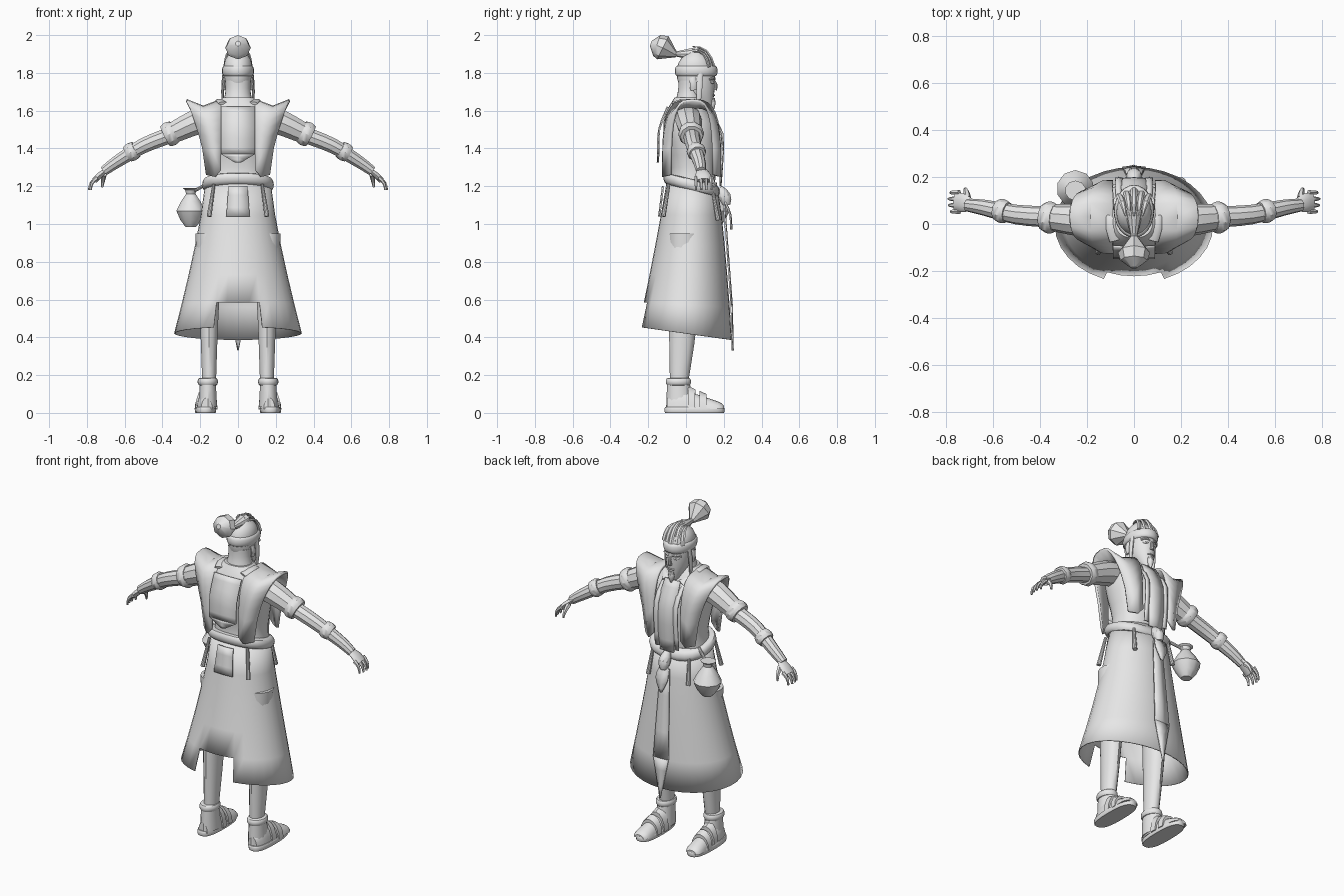
import bpy, bmesh, math
from mathutils import Vector, Matrix

cube = bpy.data.objects.get("Cube")
if cube:
    bpy.data.objects.remove(cube)

shade = (.8, .8, .8, 1)
grey = bpy.data.materials.new("plain_grey")
grey.use_nodes = True
grey.diffuse_color = shade
grey.node_tree.nodes["Principled BSDF"].inputs["Base Color"].default_value = shade
parts = []


def skin(name, rings, closed=True, caps=True, thick=0, skip=None):
    """Bridge equal-length rings of points into one surface."""
    bm = bmesh.new()
    rows = [[bm.verts.new(point) for point in ring] for ring in rings]
    for low, high in zip(rows, rows[1:]):
        count = len(low)
        for j in range(count if closed else count - 1):
            k = (j + 1) % count
            face = bm.faces.new((low[j], low[k], high[k], high[j]))
            if skip and skip(face.calc_center_median()):
                bm.faces.remove(face)
    if closed and caps:
        bm.faces.new(rows[0])
        bm.faces.new(rows[-1])
    bmesh.ops.recalc_face_normals(bm, faces=bm.faces)
    mesh = bpy.data.meshes.new(name)
    bm.to_mesh(mesh)
    bm.free()
    mesh.materials.append(grey)
    part = bpy.data.objects.new(name, mesh)
    bpy.context.collection.objects.link(part)
    if thick:
        cloth = part.modifiers.new("thickness", "SOLIDIFY")
        cloth.thickness, cloth.offset = thick, 0
    parts.append(part)


def through(keys, steps=3):
    """Smooth curve through a few key tuples of any length."""
    last = len(keys) - 1
    path = []
    for i in range(last):
        around = zip(keys[max(i - 1, 0)], keys[i], keys[i + 1], keys[min(i + 2, last)])
        around = list(around)
        for t in (step / steps for step in range(steps)):
            path.append([b + t * (c - a + t * (2 * a - 5 * b + 4 * c - d
                         + t * (3 * (b - c) + d - a))) / 2 for a, b, c, d in around])
    return path + [list(keys[-1])]


def oval(z, half, back, front, sides=24, power=1, x=0, tilt=0):
    """Horizontal ring spanning back to front in y."""
    ring = []
    for j in range(sides):
        angle = math.tau * j / sides
        s, c = math.sin(angle), math.cos(angle)
        across = math.copysign(abs(s) ** power, s) * half
        y = (back + front + math.copysign(abs(c) ** power, c) * (front - back)) / 2
        ring.append((x + across, y, z + tilt * y))
    return ring


def loft(name, keys, steps=3, **shape):
    skin(name, [oval(*key, **shape) for key in through(keys, steps)])


def band(name, z, half, back, front, height, swell, **shape):
    """Rounded band swelling outward from an oval."""
    rings = []
    for i in range(7):
        angle = math.pi * i / 6
        out = swell * math.sin(angle)
        rings.append(oval(z - height / 2 * math.cos(angle), half + out,
                          back - out, front + out, **shape))
    skin(name, rings)


def tube(name, keys, sides=10, flat=1, steps=3):
    """Tube through (x, y, z, radius) keys."""
    path = through(keys, steps)
    points = [Vector(p[:3]) for p in path]
    span = points[-1] - points[0]
    guide = Vector((0, 1, 0)) if abs(span.x) > span.length / 2 else Vector((1, 0, 0))
    rings = []
    for i, point in enumerate(points):
        along = points[min(i + 1, len(points) - 1)] - points[max(i - 1, 0)]
        thin = along.cross(guide).normalized()
        wide = thin.cross(along).normalized()
        angles = [math.tau * j / sides for j in range(sides)]
        rings.append([point + path[i][3] * (wide * math.cos(a) + thin * math.sin(a) * flat)
                      for a in angles])
    skin(name, rings)


def taper(name, start, end, radius, tip=1, swell=0, bow=(0, 0, 0), **shape):
    """Tube between two points with a bowed axis."""
    keys = []
    for t in (i / 4 for i in range(5)):
        bend = math.sin(math.pi * t)
        spot = Vector(start).lerp(end, t) + Vector(bow) * bend
        keys.append((*spot, radius * (1 + (tip - 1) * t + swell * bend)))
    tube(name, keys, steps=1, **shape)


def strip(name, keys, x=0, thick=.008):
    """Cloth strip through (y, z, half width) keys."""
    rows = [[(x - half, y, z), (x, y + math.copysign(.004, y), z), (x + half, y, z)]
            for y, z, half in through(keys)]
    skin(name, rows, closed=False, thick=thick)


# Arm with rolled sleeve, cuff and forearm band
tube("left_sleeve", [(.13, .01, 1.56, .07), (.22, .015, 1.54, .07), (.37, .03, 1.47, .055)])
taper("left_sleeve_cuff", start=(.335, .025, 1.49), end=(.385, .03, 1.465), radius=.06, swell=.15)
tube("left_forearm", [(.36, .03, 1.47, .045), (.5, .04, 1.415, .042), (.64, .07, 1.33, .034),
                      (.71, .08, 1.28, .027)])
taper("left_arm_band", start=(.54, .05, 1.395), end=(.585, .06, 1.37), radius=.045, swell=.15)

# Hand
tube("left_palm", [(.69, .08, 1.29, .026), (.73, .09, 1.26, .04), (.76, .094, 1.23, .04)], flat=.4)
for i in range(4):
    y = .053 + .027 * i
    reach = .78 + .01 * math.sin(i)
    taper(f"left_finger_{i + 1}", start=(.745, y, 1.245), end=(reach, y, 1.18),
          radius=.012, tip=.5, bow=(.01, 0, .005), sides=6)
taper("left_thumb", start=(.71, .11, 1.265), end=(.72, .15, 1.195),
      radius=.016, tip=.4, bow=(0, .01, 0), sides=6)

# Leg, shoe and crossing straps
loft("left_leg", [(.95, .075, -.09, .08), (.5, .05, -.09, .06), (.15, .037, -.085, .01)],
     sides=14, x=.153)
loft("left_shoe_ankle", [(.03, .05, -.105, .04), (.16, .044, -.1, .02)], sides=14, x=.16)
band("left_shoe_collar", .165, half=.042, back=-.095, front=.015, height=.04, swell=.012, x=.16)
band("left_sole", .015, half=.052, back=-.11, front=.2, height=.03, swell=.004,
     power=.75, x=.172)
arch = [math.pi * k / 8 for k in range(9)]


def over_foot(y, half, height):
    """Half-round cross-section standing on the sole."""
    return [(.166 + max(y, 0) / 20 + half * math.cos(a), y,
             .02 + (height - .02) * math.sin(a)) for a in arch]


skin("left_shoe", [over_foot(*key) for key in through(
    [(-.1, .03, .08), (-.04, .05, .13), (.05, .05, .1), (.17, .05, .06), (.2, .03, .04)])])
for label, y, height in (("rear", .03, .13), ("front", .09, .105)):
    skin(f"left_{label}_strap", [over_foot(y + step, .056, height - step / 2)
                                 for step in (-.016, .016)], thick=.008)

# Flared shoulder wing: neck edge, trough and raised outer edge
wing = []
for i in range(17):
    angle = math.pi * (i / 16 - .5)
    rise, s = math.cos(angle), math.sin(angle)
    y = .03 + .15 * math.copysign(abs(s) ** .6, s)
    z = 1.26 + .37 * max(rise, 0) ** .6
    wing.append([(.09, y, z + .025), (.12 + .065 * rise, y, z - .01),
                 (.165 + .108 * rise, y * .75 + .01, z + .025 * rise)])
skin("left_shoulder_wing", wing, closed=False, thick=.014)
strip("left_vest_edge", [(.1, 1.6, .012), (.19, 1.48, .014), (.18, 1.22, .014)], x=.065)
taper("left_collar", start=(.08, -.07, 1.64), end=(.05, .12, 1.6),
      radius=.025, bow=(.03, 0, .035), flat=.3)

# Hanging cords at back and front of the hips
taper("left_back_cord", start=(.128, -.09, 1.21), end=(.153, -.12, 1.04), radius=.008, tip=1.6)
taper("left_front_cord", start=(.12, .14, 1.19), end=(.135, .17, 1.02), radius=.008, tip=1.6)

# Locks beside the face, ears, brows and eyes
taper("left_side_lock", start=(.074, .075, 1.8), end=(.073, .065, 1.59), radius=.008, tip=.3,
      swell=.3, bow=(.008, 0, 0), flat=2)
taper("left_ear", start=(.07, .035, 1.775), end=(.07, .04, 1.71), radius=.009,
      bow=(.006, 0, 0), flat=2)
taper("left_brow", start=(.012, .15, 1.765), end=(.056, .125, 1.765), radius=.006, bow=(0, .01, .008))
taper("left_eye", start=(.018, .143, 1.75), end=(.046, .13, 1.75), radius=.004, swell=1, bow=(0, .005, 0))

# Mirror every paired part to the right
for part in list(parts):
    twin = part.copy()
    twin.data = part.data.copy()
    twin.name = twin.data.name = part.name.replace("left", "right")
    twin.data.transform(Matrix.Scale(-1, 4, (1, 0, 0)))
    twin.data.flip_normals()
    bpy.context.collection.objects.link(twin)
    parts.append(twin)

# Long skirt, lower in front, with a square notch in the back hem
skirt = []
for t in (i / 5 for i in range(6)):
    ring = oval(1.22 - .8 * t ** .95, half=.17 + .165 * t ** 1.2, back=-.1 - .15 * t,
                front=.16 + .08 * t ** .7, sides=32)
    skirt.append([(x, y, z - .14 * y * t ** 4) for x, y, z in ring])
skin("skirt", skirt, caps=False, thick=.006,
     skip=lambda spot: spot.z < .56 and spot.y < 0 and abs(spot.x) < .12)

# Robe body and tilted belt
loft("torso", [(1.18, .165, -.1, .15), (1.3, .15, -.08, .16), (1.5, .18, -.12, .17),
               (1.6, .155, -.1, .12), (1.67, .08, -.06, .08)], power=.85)
band("belt", 1.215, half=.17, back=-.1, front=.16, height=.06, swell=.02, power=.85, tilt=-.25)

# Back panels above and below the belt
strip("back_panel", [(-.095, 1.62, .09), (-.14, 1.5, .09), (-.145, 1.37, .09)])
strip("back_panel_point", [(-.145, 1.37, .09), (-.147, 1.325, .015)])
strip("back_flap", [(-.12, 1.2, .05), (-.14, 1.04, .062)])

# Front panel, sash knot and long pointed tail
strip("chest_panel", [(.125, 1.61, .05), (.19, 1.45, .06), (.18, 1.2, .045)])
taper("sash_knot", start=(0, .175, 1.19), end=(0, .215, 1.1), radius=.02, swell=.7, bow=(0, .01, 0))
strip("sash_flap", [(.205, 1.12, .025), (.232, 1.05, .04), (.238, .97, .006)])
strip("sash_tail", [(.2, 1.1, .03), (.24, .57, .05)])
strip("sash_tail_point", [(.24, .57, .05), (.245, .33, .002)])

# Neck, head and face
loft("neck", [(1.58, .1, -.08, .1), (1.69, .068, -.045, .08), (1.76, .068, -.04, .08)])
loft("head", [(1.615, .024, .08, .138), (1.7, .064, -.02, .15), (1.8, .076, -.05, .152),
              (1.87, .068, -.03, .13), (1.915, .03, .02, .08)])
taper("nose", start=(0, .145, 1.765), end=(0, .152, 1.71), radius=.006, tip=2, bow=(0, .009, 0))
taper("mouth", start=(-.022, .142, 1.682), end=(.022, .142, 1.682), radius=.004, bow=(0, .008, 0))
taper("chin_beard", start=(0, .135, 1.665), end=(0, .143, 1.6), radius=.018, tip=.2, swell=.4)

# Headband, raised hair strands and flared topknot
band("headband", 1.81, half=.074, back=-.048, front=.156, height=.055, swell=.011)
for i in range(-2, 3):
    drop = abs(i) * .014
    taper(f"hair_strand_{i + 3}", start=(i * .032, .15 - drop, 1.83),
          end=(i * .018, .035, 1.94 - drop), radius=.014, tip=.3, swell=.3,
          bow=(0, .015, .03), flat=.6, sides=6)
taper("swept_back_hair", start=(0, .06, 1.9), end=(0, -.07, 1.9), radius=.04, tip=.25)
tube("topknot", [(0, -.05, 1.893, .012), (0, -.122, 1.933, .068), (0, -.155, 1.945, .058),
                 (0, -.187, 1.955, .014)], sides=8, steps=1)

# Round hip pouch with a gathered neck and cord
loft("hip_pouch", [(.985, .03, .12, .18), (1.07, .08, .07, .23), (1.16, .026, .12, .17),
                   (1.19, .045, .1, .185)], steps=2, sides=10, x=-.25)
taper("pouch_cord", start=(-.25, .145, 1.165), end=(-.15, .09, 1.22), radius=.009)

# Smooth shading with crisp edges
bpy.ops.object.select_all(action="DESELECT")
for part in parts:
    part.select_set(True)
bpy.context.view_layer.objects.active = parts[0]
bpy.ops.object.shade_smooth_by_angle(angle=math.radians(35))
